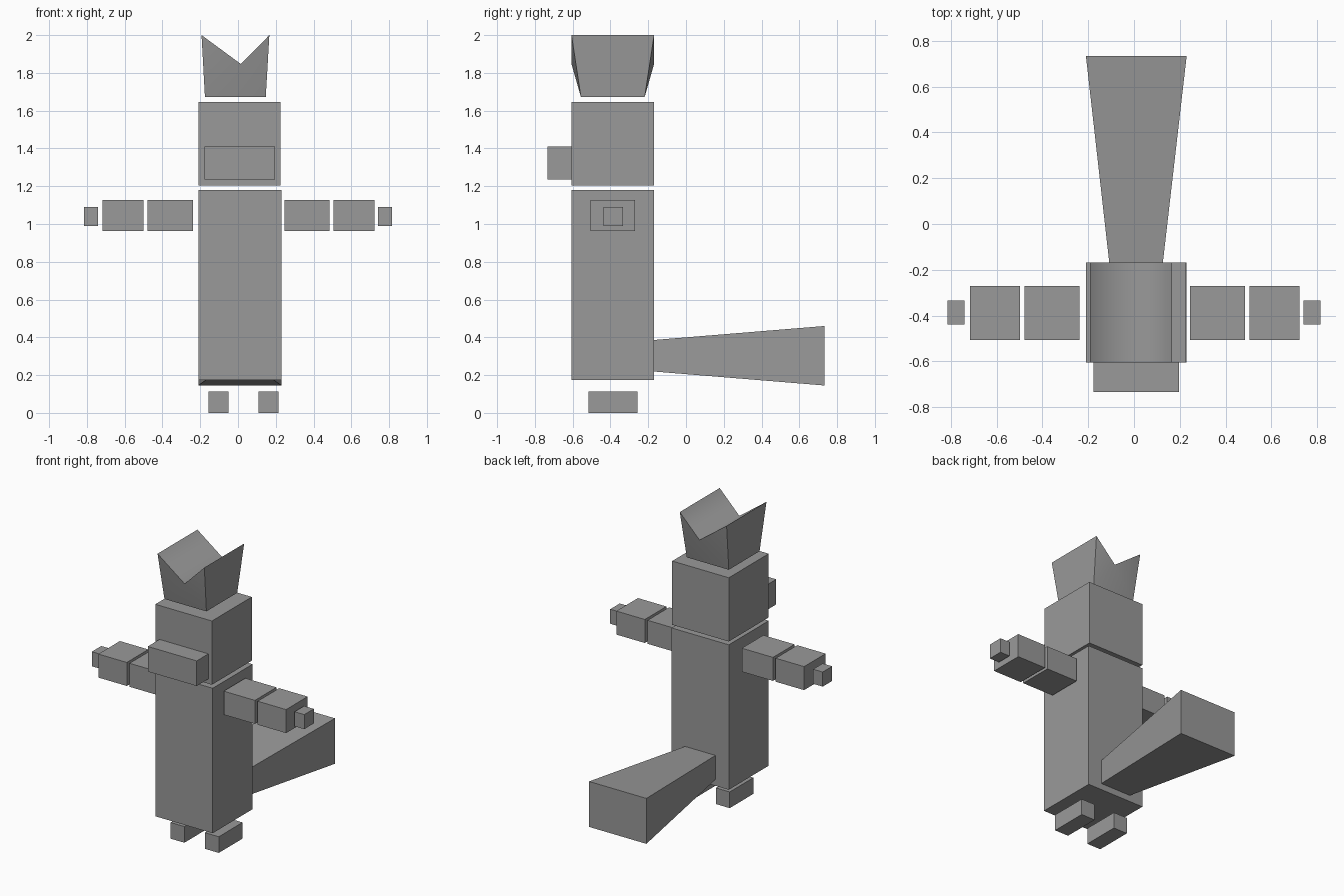
import bpy
import bmesh

if "Cube" in bpy.data.objects:
    bpy.data.objects.remove(bpy.data.objects["Cube"], do_unlink=True)

# Single flat grey used by every part
grey = bpy.data.materials.new("plain_grey")
grey.use_nodes = True
colour = (0.32, 0.32, 0.32, 1.0)
grey.diffuse_color = colour
grey.node_tree.nodes["Principled BSDF"].inputs["Base Color"].default_value = colour


def finish(name, bm):
    """Turn a bmesh into a named object with the shared material."""
    bmesh.ops.recalc_face_normals(bm, faces=bm.faces[:])
    mesh = bpy.data.meshes.new(name)
    bm.to_mesh(mesh)
    bm.free()
    mesh.materials.append(grey)
    obj = bpy.data.objects.new(name, mesh)
    bpy.context.scene.collection.objects.link(obj)
    return obj


def block(name, x_range, y_range, z_range, back_x=None, back_z=None):
    """Box between ranges; optional back ranges flare the +y end."""
    bm = bmesh.new()
    bmesh.ops.create_cube(bm, size=1)
    for v in bm.verts:
        at_back = v.co.y > 0
        xs = back_x if at_back and back_x else x_range
        zs = back_z if at_back and back_z else z_range
        v.co = (xs[v.co.x > 0], y_range[at_back], zs[v.co.z > 0])
    return finish(name, bm)


def mirrored_pair(name, centre, inner, outer, y_range, z_range):
    """Left (+x) and right (-x) blocks placed about a centre line."""
    for side_name, side in (("left", 1), ("right", -1)):
        x_range = sorted((centre + side * inner, centre + side * outer))
        block(f"{side_name}_{name}", x_range, y_range, z_range)


# Body, head and snout
depth = (-0.606, -0.169)
block("body", (-0.21, 0.23), depth, (0.175, 1.18))
block("head", (-0.21, 0.224), depth, (1.203, 1.645))
block("snout", (-0.178, 0.197), (-0.734, depth[0]), (1.236, 1.41))

# Tail widens towards its free end
block("tail", (-0.108, 0.126), (depth[1], 0.734), (0.219, 0.386),
      back_x=(-0.21, 0.23), back_z=(0.145, 0.46))

# Segmented arms and feet
arm_y, arm_z = (-0.506, -0.27), (0.963, 1.126)
mirrored_pair("upper_arm", 0.003, 0.242, 0.481, arm_y, arm_z)
mirrored_pair("forearm", 0.003, 0.502, 0.72, arm_y, arm_z)
mirrored_pair("hand", 0, 0.741, 0.815, (-0.438, -0.334), (0.989, 1.09))
mirrored_pair("foot", 0.029, 0.079, 0.185, (-0.516, -0.256), (0, 0.112))


def build_crest():
    """Flared head crest whose top is cut by a V-shaped valley."""
    bm = bmesh.new()
    ends = []
    for base_y, top_y in ((-0.556, depth[0]), (-0.219, depth[1])):
        outline = ((-0.175, base_y, 1.672), (0.147, base_y, 1.672),
                   (0.166, top_y, 2), (0.015, top_y, 1.847),
                   (-0.193, top_y, 2))
        ends.append([bm.verts.new(p) for p in outline])
    # Front and back: three triangles fanning from the valley
    for base_l, base_r, peak_r, valley, peak_l in ends:
        for a, b in ((peak_l, base_l), (base_l, base_r), (base_r, peak_r)):
            bm.faces.new((a, b, valley))
    # Underside, sides and valley walls
    front, back = ends
    for i in range(len(front)):
        j = (i + 1) % len(front)
        bm.faces.new((front[i], front[j], back[j], back[i]))
    # Smooth across the valley and fan edges, sharp along the outline
    inner = {front[3], back[3]}
    for face in bm.faces:
        face.smooth = True
    for edge in bm.edges:
        a, b = edge.verts
        fan = (a in inner) != (b in inner) and abs(a.co.y - b.co.y) > 0.01
        edge.smooth = fan or (a in inner and b in inner)
    return finish("head_crest", bm)


build_crest()
